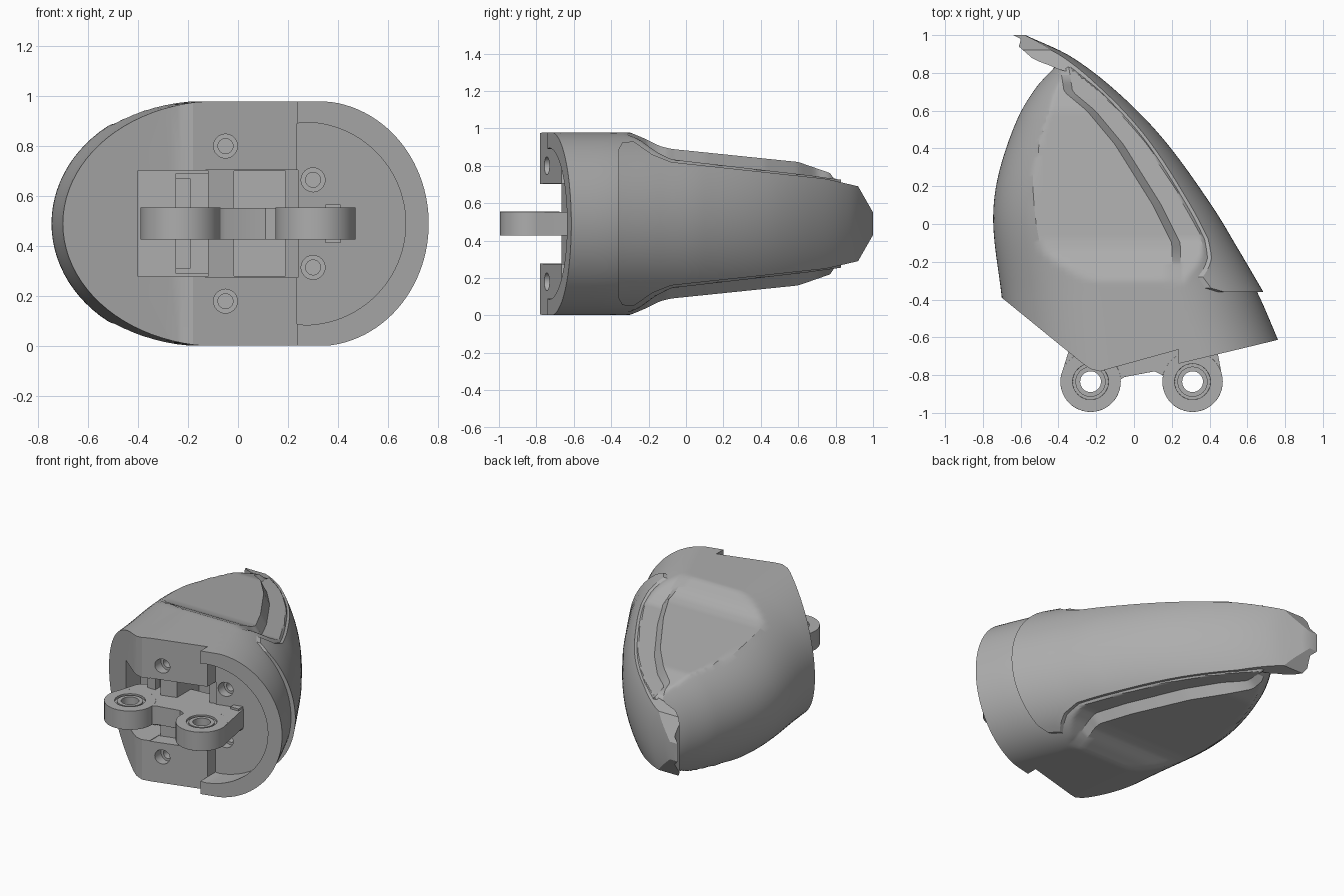
import bpy, bmesh, math

if "Cube" in bpy.data.objects:
    bpy.data.objects.remove(bpy.data.objects["Cube"])

MID = 0.49   # mirror plane height, also the radius of the rounded back
R = 0.49

grey = bpy.data.materials.new("plain_grey")
grey.use_nodes = True
grey.diffuse_color = (0.42, 0.42, 0.42, 1)
grey.node_tree.nodes["Principled BSDF"].inputs["Base Color"].default_value = (0.42, 0.42, 0.42, 1)


def make(name, bm):
    bmesh.ops.recalc_face_normals(bm, faces=bm.faces)
    me = bpy.data.meshes.new(name)
    bm.to_mesh(me)
    bm.free()
    me.materials.append(grey)
    ob = bpy.data.objects.new(name, me)
    bpy.context.collection.objects.link(ob)
    return ob


def smooth(ob, angle=28):
    bpy.ops.object.select_all(action='DESELECT')
    ob.select_set(True)
    bpy.context.view_layer.objects.active = ob
    bpy.ops.object.shade_smooth_by_angle(angle=math.radians(angle))


def boolean(ob, tool, op='DIFFERENCE'):
    mod = ob.modifiers.new("cut", 'BOOLEAN')
    mod.operation, mod.object, mod.solver = op, tool, 'EXACT'
    bpy.context.view_layer.objects.active = ob
    bpy.ops.object.modifier_apply(modifier=mod.name)
    bpy.data.objects.remove(tool)


def lerp(table, t):
    for (a, va), (b, vb) in zip(table, table[1:]):
        if t <= b:
            return va + (vb - va) * max(0, (t - a) / (b - a))
    return table[-1][1]


def curve(table, t):
    # smooth interpolation with finite-difference tangents
    n = len(table)
    def tan(i):
        a, b = table[max(i - 1, 0)], table[min(i + 1, n - 1)]
        return (b[1] - a[1]) / (b[0] - a[0])
    for i in range(n - 1):
        (a, va), (b, vb) = table[i], table[i + 1]
        if t <= b or i == n - 2:
            h = b - a
            s = min(max((t - a) / h, 0), 1)
            return (va * (1 + 2 * s) * (1 - s) ** 2 + vb * s * s * (3 - 2 * s)
                    + h * s * (1 - s) * (tan(i) * (1 - s) - tan(i + 1) * s))


def prism(name, pts, lo, hi, axis='z', shear=0.0):
    # extrude a profile along z, or along y with an optional slanted end
    bm = bmesh.new()
    ends = []
    for d in (lo, hi):
        ends.append([bm.verts.new((a, b, d) if axis == 'z' else
                                  (a, d + shear * (a - 0.23), b)) for a, b in pts])
    n = len(pts)
    bm.faces.new(ends[0])
    bm.faces.new(ends[1])
    for i in range(n):
        j = (i + 1) % n
        bm.faces.new((ends[0][i], ends[0][j], ends[1][j], ends[1][i]))
    return make(name, bm)


def arc(cx, cy, r, a0=0, a1=360, n=40):
    m = n if a1 - a0 == 360 else n + 1
    return [(cx + r * math.cos(math.radians(a0 + (a1 - a0) * i / n)),
             cy + r * math.sin(math.radians(a0 + (a1 - a0) * i / n))) for i in range(m)]


def rect(x0, x1, z0, z1):
    return [(x0, z0), (x1, z0), (x1, z1), (x0, z1)]


def loft(name, sections):
    # each section is (y, closed list of x and z offsets from the mid plane)
    bm = bmesh.new()
    rings = [[bm.verts.new((x, y, MID + z)) for x, z in pts] for y, pts in sections]
    n = len(rings[0])
    for a, b in zip(rings, rings[1:]):
        for i in range(n):
            j = (i + 1) % n
            bm.faces.new((a[i], a[j], b[j], b[i]))
    bm.faces.new(rings[0])
    bm.faces.new(rings[-1])
    return make(name, bm)


# Outline and height curves along y
left_edge = [(-0.9, -0.65), (-0.39, -0.70), (0, -0.745), (0.25, -0.72), (0.55, -0.62),
             (0.72, -0.52), (0.83, -0.42)]
back_edge = [(-0.36, 0.685), (-0.13, 0.55), (0.1, 0.41), (0.45, 0.155), (0.7, -0.09),
             (0.89, -0.34), (1.0, -0.575)]
body_edge = [(-0.9, 0.88), (-0.56, 0.74), (-0.36, 0.652), (-0.13, 0.53), (0.1, 0.39),
             (0.45, 0.135), (0.7, -0.11), (0.83, -0.28)]
panel_edge = [(-0.9, 0.2), (-0.25, 0.2), (-0.1, 0.2), (0.1, 0.1), (0.42, -0.1),
              (0.6, -0.25), (0.7, -0.37), (0.83, -0.39)]
panel_top = [(-0.3, 0.488), (-0.22, 0.455), (-0.14, 0.415), (-0.08, 0.40), (0.6, 0.33), (0.83, 0.25)]
band_top = [(-0.34, 0.488), (-0.25, 0.45), (-0.16, 0.385), (-0.08, 0.345), (0.0, 0.335),
            (0.65, 0.26), (0.83, 0.235)]
cover_top = [(-0.36, 0.40), (-0.34, 0.435), (-0.28, 0.44), (-0.18, 0.37), (-0.08, 0.33),
             (0.75, 0.24), (0.92, 0.2), (1.0, 0.06)]


def body_section(y):
    xl, xr = curve(left_edge, y), curve(body_edge, y)
    xp = min(max(lerp(panel_edge, y), xl + 0.03), xr - 0.08)
    foot = xp + 0.045
    xs = [xl + (xp - xl) * (1 - math.cos(math.pi / 2 * i / 28)) for i in range(29)]
    xs += [foot + (xr - foot) * math.sin(math.pi / 2 * i / 28) for i in range(29)]
    top = []
    for x in xs:
        u = min((x - xl) / 0.57, 1)
        oval = R * math.sqrt(max(0, 1 - (1 - u) ** 2))
        d = max(x - (xr - R), 0)
        rnd = math.sqrt(max(0, R * R - d * d))
        roof = lerp(panel_top if x <= xp + 1e-6 else band_top, y)
        top.append((x, min(oval, rnd, roof)))
    top[0], top[-1] = (xl, 0), (xr, 0)
    return top + [(x, -z) for x, z in top[-2:0:-1]]


body = loft("fingertip_body", [(y, body_section(y)) for y in
                               [-0.9 + 1.73 * i / 86 for i in range(87)]])

# Slanted front faces, with the rim standing proud on the rounded side
front = [(-1.2, 0.017), (-0.27, -0.74), (-0.23, -0.768), (-0.18, -0.78), (0.235, -0.665),
         (0.235, -0.74), (1, -0.556), (1, -1.2), (-1.2, -1.2)]
boolean(body, prism("front_cutter", front, -0.5, 1.5))

# Round recess behind the rim
bowl = [(0.235, MID - 0.40)] + arc(0.265, MID, 0.405, -90, 90, 48) + [(0.235, MID + 0.40)]
boolean(body, prism("bowl_cutter", bowl, -1.3, -0.58, 'y', 0.26))

# Central pocket and its deeper slots
for x0, x1, z, floor in ((-0.13, 0.24, 0.215, -0.57), (-0.4, -0.12, 0.212, -0.48),
                         (-0.015, 0.19, 0.21, -0.40)):
    boolean(body, prism("pocket_cutter", rect(x0, x1, MID - z, MID + z), -1.3, floor, 'y',
                        0.27 if x0 == -0.13 else 0))

# Screw holes with a narrower bottom
for x, dz, start in ((-0.05, 0.31, -0.74), (0.3, 0.175, -0.56)):
    for s in (-1, 1):
        for r, depth in ((0.048, 0.05), (0.03, 0.12)):
            boolean(body, prism("hole_cutter", arc(x, MID + s * dz, r, n=24),
                                -1.3, start + depth, 'y'))
smooth(body)


# Outer cover over the rounded back, running out to the tip
def cover_section(y):
    xr, e = curve(back_edge, y), lerp(cover_top, y)
    n = 24
    a = math.asin(e / R)
    pts = [(xr - R + R * math.cos(a - 2 * a * i / n), R * math.sin(a - 2 * a * i / n))
           for i in range(n + 1)]
    inner = pts[0][0] - 0.06
    if y > 0.8:
        inner = min(inner, lerp([(0.8, -0.37), (0.83, -0.42), (0.87, -0.53),
                                 (0.94, -0.61), (1.0, -0.59)], y))
    return pts + [(inner, -e), (inner, e)]


ys = [-0.36, -0.35, -0.34, -0.31] + [-0.28 + 1.28 * i / 64 for i in range(65)]
smooth(loft("outer_cover", [(y, cover_section(y)) for y in ys]))

# Link plate with two eyelets
plate = [(-0.385, -0.80), (-0.33, -0.62), (-0.2, -0.5), (0.40, -0.45), (0.465, -0.80),
         (0.31, -0.9), (0.18, -0.86), (0.15, -0.80), (0.11, -0.78), (-0.05, -0.81),
         (-0.08, -0.83), (-0.11, -0.88), (-0.23, -0.9)]
link = prism("hinge_link", plate, MID - 0.063, MID + 0.063)
eyes = (-0.23, 0.31)
for x in eyes:
    boolean(link, prism("eyelet", arc(x, -0.835, 0.16, n=48), MID - 0.064, MID + 0.064), 'UNION')
for x in eyes:
    for r, lo, hi in ((0.095, 0.05, 0.2), (0.095, -0.2, -0.05), (0.055, -0.3, 0.3)):
        boolean(link, prism("bore", arc(x, -0.835, r, n=32), MID + lo, MID + hi))
bev = link.modifiers.new("edge", 'BEVEL')
bev.width, bev.segments, bev.limit_method = 0.01, 2, 'ANGLE'
smooth(link)

# Bushings inside the eyelets
for side, x in zip(("right", "left"), eyes):
    bush = prism(side + "_bushing", arc(x, -0.835, 0.08, n=32), MID - 0.06, MID + 0.06)
    boolean(bush, prism("bore", arc(x, -0.835, 0.055, n=32), 0, 1))
    smooth(bush)

# Spring bracket in the left slot, and the guide tabs beside the link
for name, x0, x1, z, y0 in (("bracket_back", -0.25, -0.12, 0.2, -0.57),
                            ("bracket_post", -0.25, -0.19, 0.18, -0.62),
                            ("guide_tab", 0.35, 0.41, 0.077, -0.58)):
    prism(name, rect(x0, x1, MID - z, MID + z), y0, -0.46, 'y')
